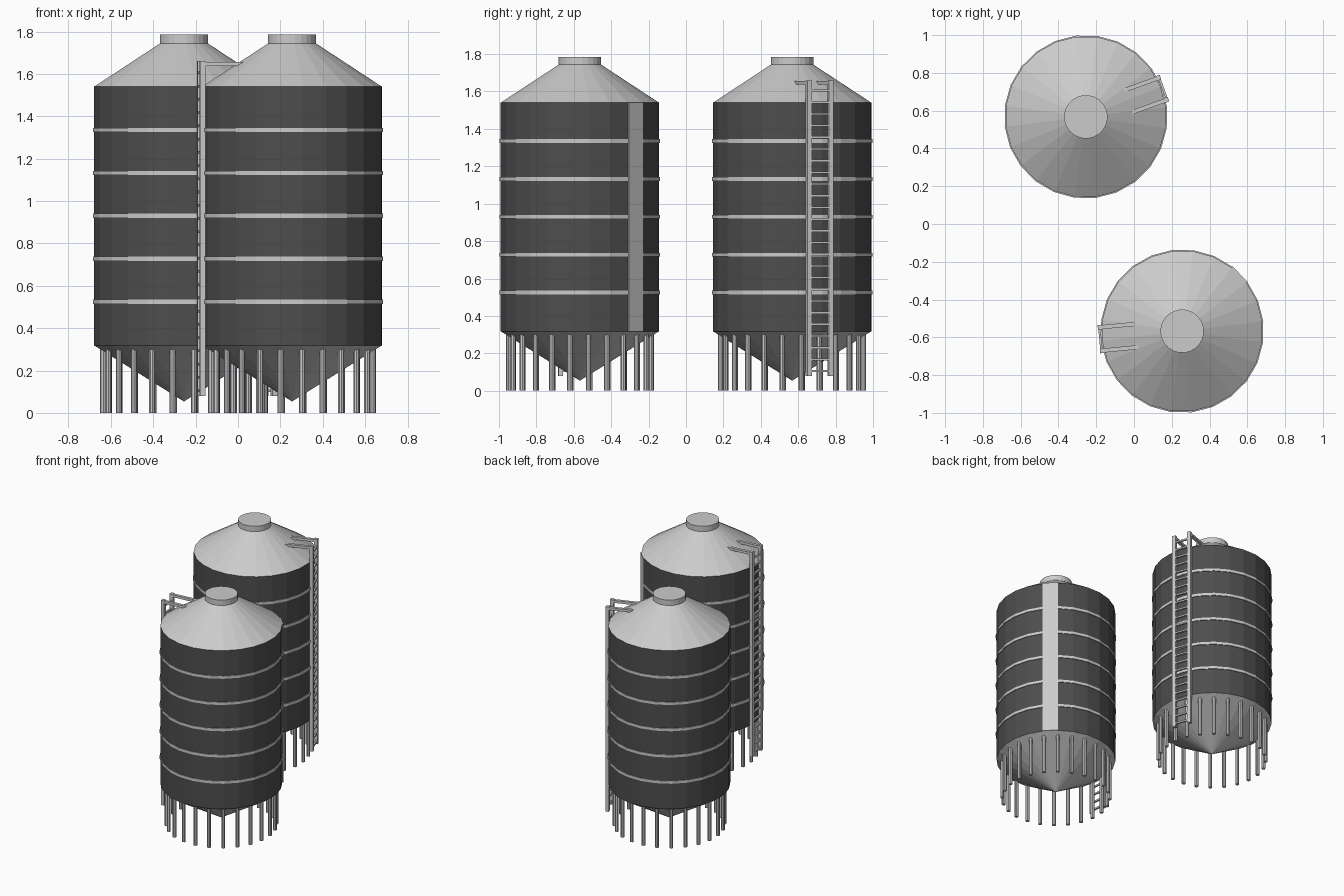
import bpy, bmesh
from math import radians, cos, sin, pi
from mathutils import Matrix, Vector

if "Cube" in bpy.data.objects:
    bpy.data.objects.remove(bpy.data.objects["Cube"])

SIDES = 24
OFFSET = radians(7)      # facet corner offset
R = 0.427

dark = bpy.data.materials.new("dark_metal")
dark.diffuse_color = (0.075, 0.075, 0.075, 1)
dark.use_nodes = True
dark.node_tree.nodes["Principled BSDF"].inputs["Base Color"].default_value = dark.diffuse_color


def finish(name, bm, loc, mat=None):
    bmesh.ops.recalc_face_normals(bm, faces=bm.faces)
    me = bpy.data.meshes.new(name)
    bm.to_mesh(me)
    bm.free()
    ob = bpy.data.objects.new(name, me)
    ob.location = loc
    bpy.context.collection.objects.link(ob)
    if mat:
        me.materials.append(mat)
    return ob


def frustum(bm, r0, r1, z0, z1, caps=True, sides=SIDES, at=(0, 0)):
    m = (Matrix.Translation((at[0], at[1], (z0 + z1) / 2))
         @ Matrix.Rotation(OFFSET, 4, 'Z'))
    bmesh.ops.create_cone(bm, cap_ends=caps, segments=sides, radius1=r0,
                          radius2=r1, depth=z1 - z0, matrix=m)
    bmesh.ops.remove_doubles(bm, verts=bm.verts, dist=1e-5)


def box(bm, lo, hi, angle):
    lo, hi = Vector(lo), Vector(hi)
    m = (Matrix.Rotation(angle, 4, 'Z') @ Matrix.Translation((lo + hi) / 2)
         @ Matrix.Diagonal((*(hi - lo), 1)))
    bmesh.ops.create_cube(bm, size=1, matrix=m)


def silo(tag, loc, ladder_deg):
    # dark cylindrical wall
    bm = bmesh.new()
    frustum(bm, R, R, 0.318, 1.54, caps=False)
    finish(tag + "_wall", bm, loc, dark)

    # conical roof with flat lid
    bm = bmesh.new()
    frustum(bm, R, 0.112, 1.54, 1.745, caps=False)
    finish(tag + "_roof", bm, loc)
    bm = bmesh.new()
    frustum(bm, 0.115, 0.115, 1.742, 1.785)
    finish(tag + "_lid", bm, loc)

    # discharge hopper
    bm = bmesh.new()
    frustum(bm, 0.0, R, 0.054, 0.318, caps=False)
    finish(tag + "_hopper", bm, loc)

    # hoops
    bm = bmesh.new()
    for i in range(5):
        z = 0.525 + i * 0.2025
        frustum(bm, 0.4325, 0.4325, z - 0.01, z + 0.01)
    finish(tag + "_hoops", bm, loc)

    # support legs under each wall corner
    bm = bmesh.new()
    for i in range(SIDES):
        a = OFFSET + i * 2 * pi / SIDES
        frustum(bm, 0.014, 0.014, 0, 0.305, sides=8,
                at=(0.385 * cos(a), 0.385 * sin(a)))
    finish(tag + "_legs", bm, loc)

    # ladder: uprights, roof handrails and rungs
    ang = radians(ladder_deg)
    bm = bmesh.new()
    for s in (-1, 1):
        y = s * 0.062
        box(bm, (0.418, y - 0.013, 0.08), (0.443, y + 0.013, 1.66), ang)
        box(bm, (0.235, y - 0.011, 1.637), (0.443, y + 0.011, 1.656), ang)
    for i in range(25):
        z = 0.105 + i * 0.0625
        box(bm, (0.429, -0.06, z - 0.006), (0.441, 0.06, z + 0.006), ang)
    finish(tag + "_ladder", bm, loc)


silo("back_silo", (-0.255, 0.5675, 0), 20)
silo("front_silo", (0.255, -0.5675, 0), 185.5)

# bare vertical panel covering one facet of the front silo
a = OFFSET + 2.5 * 2 * pi / SIDES
w = R * sin(pi / SIDES)
bm = bmesh.new()
box(bm, (0.415, -w, 0.318), (0.4305, w, 1.54), a)
finish("front_silo_panel", bm, (0.255, -0.5675, 0))
